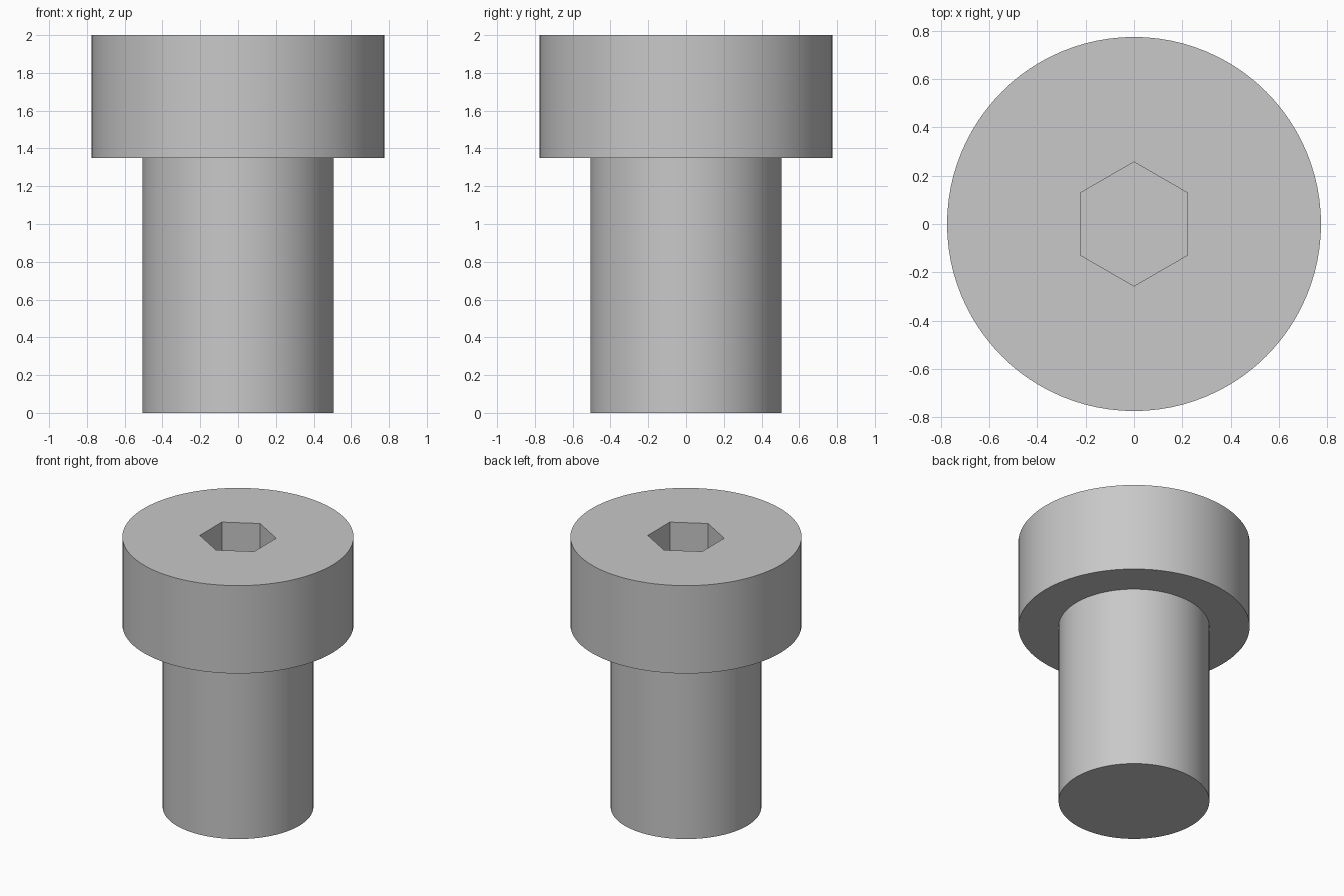
import bpy, bmesh, math

cube = bpy.data.objects.get("Cube")
if cube:
    bpy.data.objects.remove(cube, do_unlink=True)

SEGMENTS = 96
HEAD_R, SHANK_R, SOCKET_R = 0.775, 0.505, 0.257
HEIGHT, SHOULDER_Z, SOCKET_Z = 2.0, 1.35, 1.66

steel = bpy.data.materials.new("plain grey steel")
steel.use_nodes = True
grey = (0.58, 0.58, 0.58, 1)
steel.diffuse_color = grey
steel.node_tree.nodes["Principled BSDF"].inputs["Base Color"].default_value = grey


def ring(bm, radius, z, hexagon=False):
    """Closed ring of vertices, round or hexagonal with corners on the y axis."""
    verts = []
    for i in range(SEGMENTS):
        a = math.tau * i / SEGMENTS
        r = radius
        if hexagon:
            off = (a + math.pi / 6) % (math.pi / 3) - math.pi / 6
            r *= math.cos(math.pi / 6) / math.cos(off)
        verts.append(bm.verts.new((r * math.cos(a), r * math.sin(a), z)))
    return verts


# Screw body: shank, shoulder, head and hex socket as one closed surface
bm = bmesh.new()
rings = [
    ring(bm, SHANK_R, 0),
    ring(bm, SHANK_R, SHOULDER_Z),
    ring(bm, HEAD_R, SHOULDER_Z),
    ring(bm, HEAD_R, HEIGHT),
    ring(bm, SOCKET_R, HEIGHT, True),
    ring(bm, SOCKET_R, SOCKET_Z, True),
]
for low, high in zip(rings, rings[1:]):
    for i in range(SEGMENTS):
        j = (i + 1) % SEGMENTS
        bm.faces.new((low[i], low[j], high[j], high[i]))

# Shank end and socket floor
bm.faces.new(list(reversed(rings[0])))
bm.faces.new(rings[-1])
bmesh.ops.recalc_face_normals(bm, faces=bm.faces)

mesh = bpy.data.meshes.new("socket_screw")
bm.to_mesh(mesh)
bm.free()
mesh.materials.append(steel)
screw = bpy.data.objects.new("socket_screw", mesh)
bpy.context.collection.objects.link(screw)

# Smooth round walls, crisp rims and socket edges
bpy.ops.object.select_all(action="DESELECT")
screw.select_set(True)
bpy.context.view_layer.objects.active = screw
bpy.ops.object.shade_smooth_by_angle(angle=math.radians(30))
